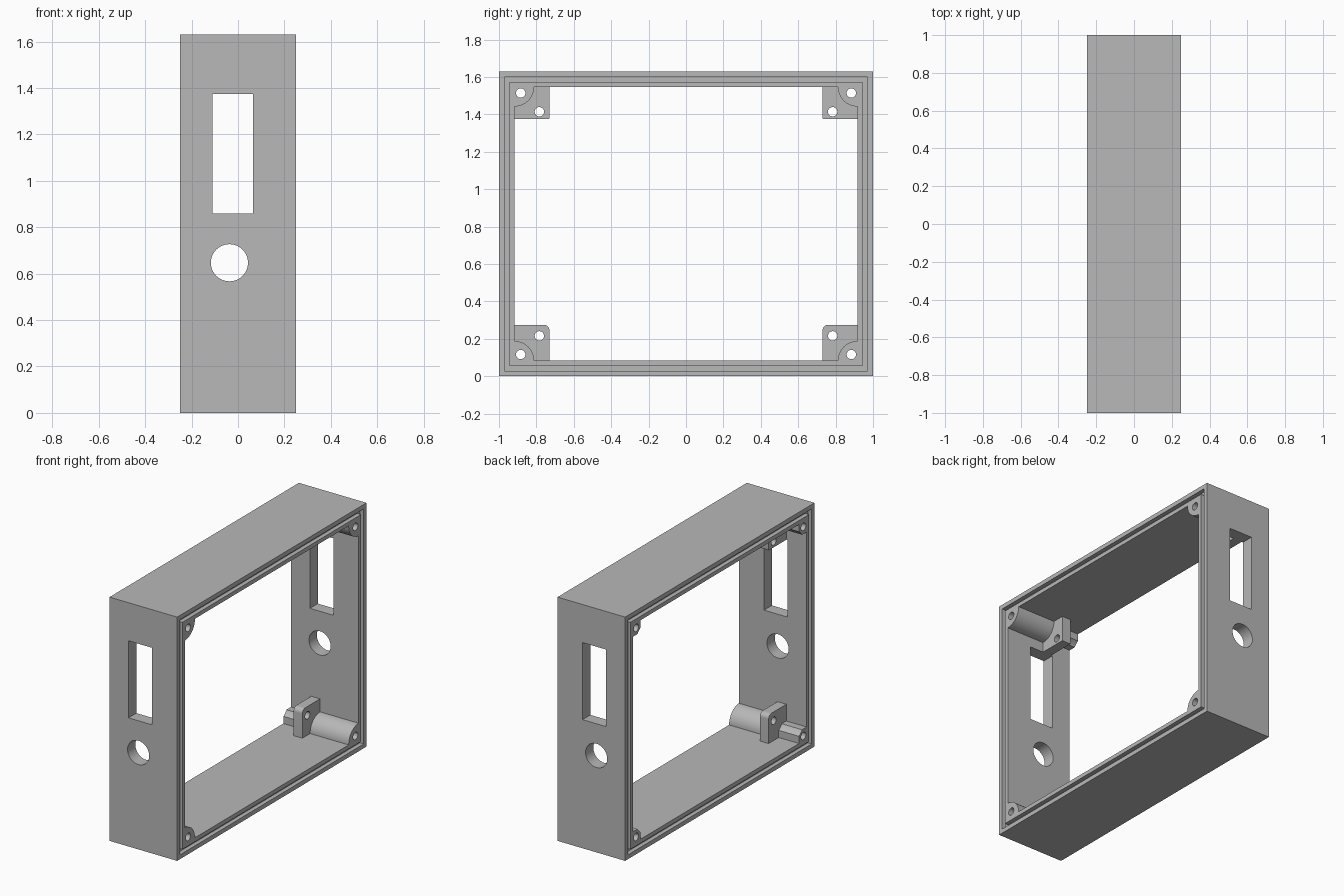
import bpy, bmesh, math
from mathutils import Matrix

if "Cube" in bpy.data.objects:
    bpy.data.objects.remove(bpy.data.objects["Cube"], do_unlink=True)

# Main sizes
HALF_X, HALF_Y, HEIGHT, WALL = 0.25, 1.0, 1.63, 0.083
MID = HEIGHT / 2
TAB_BACK, TAB_FRONT = -0.10, -0.035
SCREW, TAB_HOLE = (0.033, 0.033), (0.133, 0.133)   # offsets from the inner corner

grey = bpy.data.materials.new("plain grey")
grey.use_nodes = True
grey.diffuse_color = (0.48, 0.48, 0.48, 1)
grey.node_tree.nodes["Principled BSDF"].inputs["Base Color"].default_value = (0.48, 0.48, 0.48, 1)


def make(name, bm):
    bmesh.ops.recalc_face_normals(bm, faces=bm.faces)
    mesh = bpy.data.meshes.new(name)
    bm.to_mesh(mesh)
    bm.free()
    mesh.materials.append(grey)
    obj = bpy.data.objects.new(name, mesh)
    bpy.context.collection.objects.link(obj)
    return obj


def prism(name, points, x0, x1):
    """Extrude a (y, z) outline along x."""
    bm = bmesh.new()
    face = bm.faces.new([bm.verts.new((x0, y, z)) for y, z in points])
    side = bmesh.ops.extrude_face_region(bm, geom=[face])["geom"]
    verts = [v for v in side if isinstance(v, bmesh.types.BMVert)]
    bmesh.ops.translate(bm, verts=verts, vec=(x1 - x0, 0, 0))
    return make(name, bm)


def rect(inset):
    y, z = HALF_Y - inset, MID - inset
    return [(-y, MID - z), (y, MID - z), (y, MID + z), (-y, MID + z)]


def cylinder(radius, length, axis, centre):
    bm = bmesh.new()
    bmesh.ops.create_cone(bm, cap_ends=True, segments=48, radius1=radius,
                          radius2=radius, depth=length)
    turn = Matrix.Rotation(math.pi / 2, 4, "Y" if axis == "x" else "X")
    bm.transform(Matrix.Translation(centre) @ turn)
    return make("cutter", bm)


def cut(target, cutter):
    mod = target.modifiers.new("cut", "BOOLEAN")
    mod.operation, mod.solver, mod.object = "DIFFERENCE", "EXACT", cutter
    bpy.context.view_layer.objects.active = target
    bpy.ops.object.modifier_apply(modifier=mod.name)
    bpy.data.objects.remove(cutter, do_unlink=True)


def arc(cu, cv, r, start, end, steps=16):
    angles = [math.radians(start + (end - start) * i / steps) for i in range(steps + 1)]
    return [(cu + r * math.cos(a), cv + r * math.sin(a)) for a in angles]


def window_cutter():
    return prism("cutter", [(-1.1, 0.86), (1.1, 0.86), (1.1, 1.375), (-1.1, 1.375)], -0.11, 0.065)


# Open rectangular frame with window and round port through both end walls
frame = prism("enclosure_frame", rect(0), -HALF_X, HALF_X)
cut(frame, prism("cutter", rect(WALL), -0.4, 0.4))
cut(frame, window_cutter())
cut(frame, cylinder(0.08, 2.4, "y", (-0.037, 0, 0.647)))

# Seal groove around each open side
for s in (-1, 1):
    ring = prism("cutter", rect(0.029), s * 0.222, s * 0.3)
    cut(ring, prism("cutter", rect(0.056), s * 0.1, s * 0.4))
    cut(frame, ring)

# Outlines as distances from an inner corner
full_post = [(0, 0)] + arc(0, 0, 0.105, 0, 90)
notched_post = [(0, 0), (0.08, 0)] + arc(*TAB_HOLE, 0.1, 238, 212) + [(0, 0.08)]
tab = [(0, 0), (0.187, 0)] + arc(0.157, 0.162, 0.03, 0, 90, 8) + [(0, 0.192)]

# Screw posts and mounting tabs in the four corners
parts = [frame]
for sy, side in ((-1, "front"), (1, "back")):
    for sz, level in ((-1, "lower"), (1, "upper")):
        def place(p):
            return sy * (HALF_Y - WALL - p[0]), MID + sz * (MID - WALL - p[1])

        for kind, outline, x0, x1 in (("full_post", full_post, TAB_FRONT, HALF_X),
                                      ("notched_post", notched_post, -HALF_X, TAB_BACK),
                                      ("mounting_tab", tab, TAB_BACK, TAB_FRONT)):
            part = prism(f"{level}_{side}_{kind}", [place(p) for p in outline], x0, x1)
            cut(part, cylinder(0.025, 1, "x", (0, *place(SCREW))))
            if kind == "mounting_tab":
                cut(part, cylinder(0.025, 1, "x", (0, *place(TAB_HOLE))))
                if sz > 0:
                    cut(part, window_cutter())
            parts.append(part)

# Smooth round surfaces, sharp edges
bpy.ops.object.select_all(action="DESELECT")
for part in parts:
    part.select_set(True)
bpy.context.view_layer.objects.active = frame
bpy.ops.object.shade_smooth_by_angle(angle=math.radians(30))
